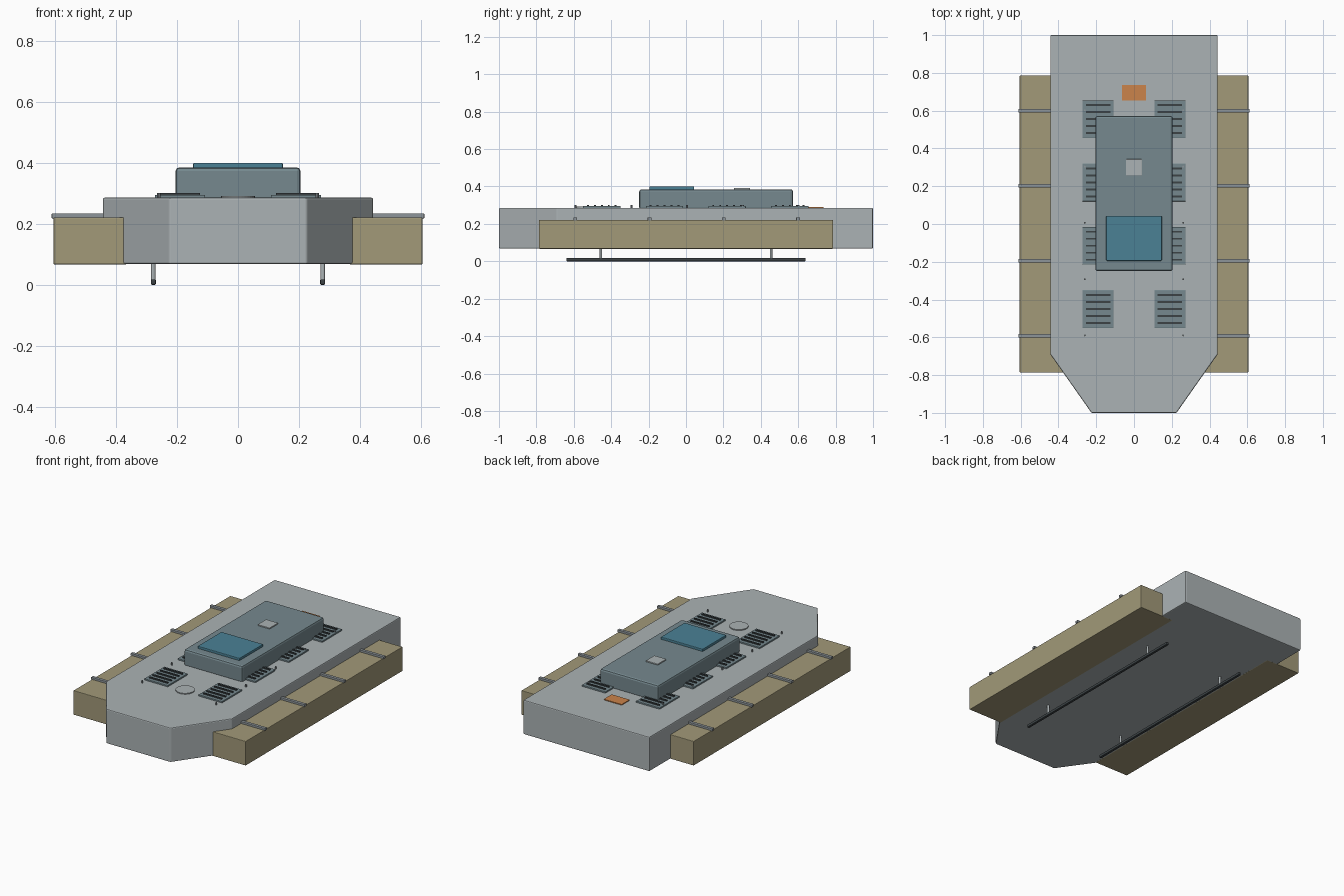
import bpy
import bmesh

cube = bpy.data.objects.get("Cube")
if cube:
    bpy.data.objects.remove(cube, do_unlink=True)


def material(name, rgb):
    mat = bpy.data.materials.new(name)
    mat.use_nodes = True
    mat.diffuse_color = (*rgb, 1)
    mat.node_tree.nodes["Principled BSDF"].inputs["Base Color"].default_value = (*rgb, 1)
    return mat


HULL = material("pale grey", (0.41, 0.45, 0.46))
TAN = material("tan", (0.36, 0.32, 0.19))
SLATE = material("slate teal", (0.18, 0.25, 0.275))
BLUE = material("teal blue", (0.07, 0.22, 0.30))
ORANGE = material("orange", (0.60, 0.23, 0.07))
STEEL = material("steel grey", (0.27, 0.30, 0.32))
DARK = material("dark grey", (0.045, 0.055, 0.06))


def finish(name, bm, mat, bevel=0):
    bmesh.ops.recalc_face_normals(bm, faces=bm.faces)
    mesh = bpy.data.meshes.new(name)
    bm.to_mesh(mesh)
    bm.free()
    mesh.materials.append(mat)
    obj = bpy.data.objects.new(name, mesh)
    bpy.context.collection.objects.link(obj)
    if bevel:
        mod = obj.modifiers.new("edge_bevel", "BEVEL")
        mod.width = bevel
        mod.segments = 2
    return obj


def prism(name, outline, z0, z1, mat, bevel=0):
    """Extrude a plan outline from z0 up to z1."""
    bm = bmesh.new()
    face = bm.faces.new([bm.verts.new((x, y, z0)) for x, y in outline])
    top = bmesh.ops.extrude_face_region(bm, geom=[face])["geom"]
    bmesh.ops.translate(bm, vec=(0, 0, z1 - z0),
                        verts=[v for v in top if isinstance(v, bmesh.types.BMVert)])
    return finish(name, bm, mat, bevel)


def box(name, x0, x1, y0, y1, z0, z1, mat, bevel=0):
    return prism(name, [(x0, y0), (x1, y0), (x1, y1), (x0, y1)], z0, z1, mat, bevel)


def disc(name, x, y, z0, z1, radius, mat, sides=32):
    bm = bmesh.new()
    bmesh.ops.create_cone(bm, cap_ends=True, segments=sides, radius1=radius,
                          radius2=radius, depth=z1 - z0)
    bmesh.ops.translate(bm, vec=(x, y, (z0 + z1) / 2), verts=bm.verts)
    return finish(name, bm, mat)


DECK = 0.286

# Hull with a tapered bow
half = [(0.225, -1), (0.443, -0.69), (0.443, 1)]
prism("hull", half + [(-x, y) for x, y in reversed(half)], 0.068, DECK, HULL, 0.006)

# Raised housing and its top fittings
box("housing", -0.205, 0.205, -0.25, 0.572, DECK - 0.01, 0.385, SLATE, 0.012)
box("top_panel", -0.147, 0.147, -0.195, 0.043, 0.38, 0.4, BLUE, 0.004)
box("sensor_plate", -0.042, 0.042, 0.257, 0.343, 0.38, 0.392, HULL, 0.002)

# Deck fittings
box("orange_marker", -0.063, 0.063, 0.655, 0.735, DECK - 0.002, DECK + 0.005, ORANGE)
disc("deck_hatch", 0, -0.53, DECK - 0.002, DECK + 0.006, 0.055, HULL)

for side, s in (("left", 1), ("right", -1)):

    def side_box(name, x0, x1, *rest):
        lo, hi = sorted((x0 * s, x1 * s))
        return box(f"{side}_{name}", lo, hi, *rest)

    # Side pod with straps across it
    side_box("pod", 0.365, 0.605, -0.787, 0.787, 0.067, 0.221, TAN, 0.003)
    for i in range(4):
        y = -0.592 + i * 0.397
        side_box(f"strap_{i + 1}", 0.43, 0.611, y - 0.01, y + 0.01, 0.218, 0.234, STEEL, 0.002)

    # Vent grilles with slats
    for i in range(4):
        y = -0.45 + i * 0.335
        side_box(f"vent_{i + 1}", 0.108, 0.273, y - 0.1, y + 0.1, DECK - 0.002, 0.295, SLATE, 0.002)
        for j in range(5):
            ys = y + (j - 2) * 0.037
            side_box(f"vent_{i + 1}_slat_{j + 1}", 0.125, 0.255, ys - 0.005, ys + 0.005,
                     0.294, 0.302, DARK)

    # Deck bolts
    for i in range(5):
        disc(f"{side}_bolt_{i + 1}", 0.26 * s, -0.59 + i * 0.298, DECK - 0.002, 0.302,
             0.005, STEEL, 8)

    # Landing skid on two posts
    side_box("skid", 0.269, 0.286, -0.64, 0.64, 0, 0.018, DARK, 0.004)
    for end, y in (("front", -0.455), ("rear", 0.455)):
        disc(f"{side}_{end}_skid_post", 0.278 * s, y, 0.015, 0.07, 0.007, HULL, 12)
